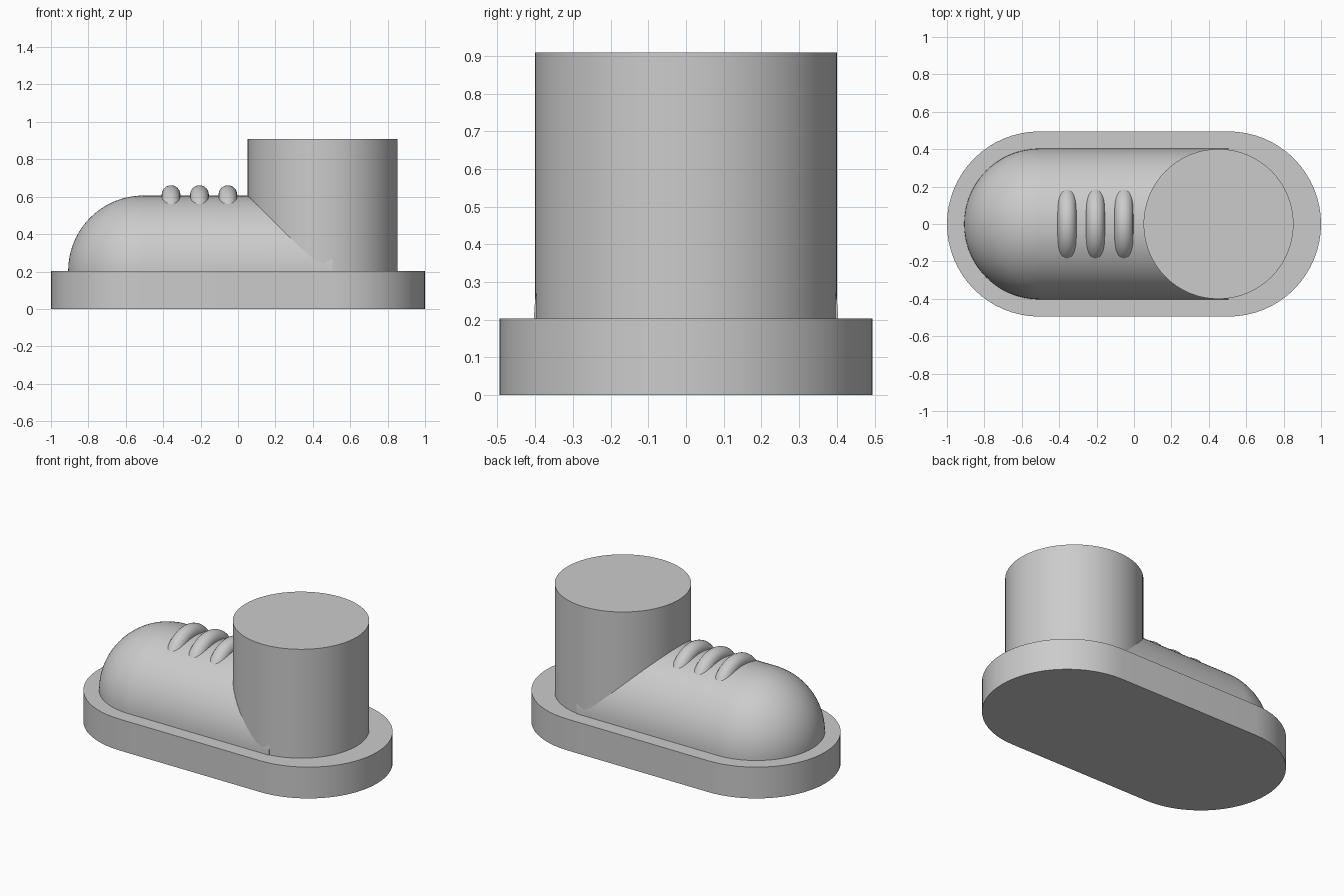
import bpy, bmesh
from math import pi, sin, cos, radians
from mathutils import Vector

cube = bpy.data.objects.get("Cube")
if cube:
    bpy.data.objects.remove(cube, do_unlink=True)

GREY = (0.6, 0.6, 0.6, 1)
material = bpy.data.materials.new("plain grey")
material.use_nodes = True
material.diffuse_color = GREY
material.node_tree.nodes["Principled BSDF"].inputs["Base Color"].default_value = GREY

SOLE_TOP = 0.203
END = 0.505        # distance of the rounded ends' centres from the middle
SOLE_R = 0.495
UPPER_R = 0.403


def finish(obj):
    """Give an object the material and smooth shading with sharp edges."""
    obj.data.materials.clear()
    obj.data.materials.append(material)
    bpy.ops.object.select_all(action="DESELECT")
    obj.select_set(True)
    bpy.context.view_layer.objects.active = obj
    bpy.ops.object.shade_smooth_by_angle(angle=radians(35))
    return obj


def from_bmesh(name, bm):
    bmesh.ops.remove_doubles(bm, verts=bm.verts, dist=1e-5)
    bmesh.ops.recalc_face_normals(bm, faces=bm.faces)
    mesh = bpy.data.meshes.new(name)
    bm.to_mesh(mesh)
    bm.free()
    obj = bpy.data.objects.new(name, mesh)
    bpy.context.collection.objects.link(obj)
    return finish(obj)


# Sole: a rounded-end outline pulled upward
bm = bmesh.new()
steps = 32
outline = []
for side in (1, -1):
    for i in range(steps + 1):
        a = -pi / 2 + pi * i / steps
        outline.append(bm.verts.new((side * (END + SOLE_R * cos(a)), side * SOLE_R * sin(a), 0)))
base = bm.faces.new(outline)
raised = bmesh.ops.extrude_face_region(bm, geom=[base], use_keep_orig=True)
bmesh.ops.translate(bm, vec=(0, 0, SOLE_TOP),
                    verts=[g for g in raised["geom"] if isinstance(g, bmesh.types.BMVert)])
from_bmesh("sole", bm)

# Upper: a round toe and straight body, swept half a turn about the long axis
bm = bmesh.new()
profile = []
for i in range(25):
    a = pi / 2 * i / 24
    profile.append((-END - UPPER_R * cos(a), UPPER_R * sin(a)))
profile += [(END, UPPER_R), (END, 0)]
verts = [bm.verts.new((x, y, SOLE_TOP)) for x, y in profile]
edges = [bm.edges.new(pair) for pair in zip(verts, verts[1:])]
bmesh.ops.spin(bm, geom=verts + edges, cent=(0, 0, SOLE_TOP), axis=Vector((1, 0, 0)),
               angle=pi, steps=48, use_duplicate=False)
from_bmesh("upper", bm)

# Ankle: an upright column at the heel
ankle_bottom, ankle_top = 0.15, 0.909
bpy.ops.mesh.primitive_cylinder_add(vertices=64, radius=0.401, depth=ankle_top - ankle_bottom,
                                    location=(0.452, 0, (ankle_top + ankle_bottom) / 2))
ankle = bpy.context.object
ankle.name = "ankle"
finish(ankle)

# Laces: three rings half sunk across the upper
for i in range(3):
    bpy.ops.mesh.primitive_torus_add(major_segments=64, minor_segments=24,
                                     major_radius=0.17, minor_radius=0.05,
                                     location=(-0.358 + 0.152 * i, 0, 0.441),
                                     rotation=(0, pi / 2, 0))
    lace = bpy.context.object
    lace.name = f"lace_{i + 1}"
    finish(lace)
